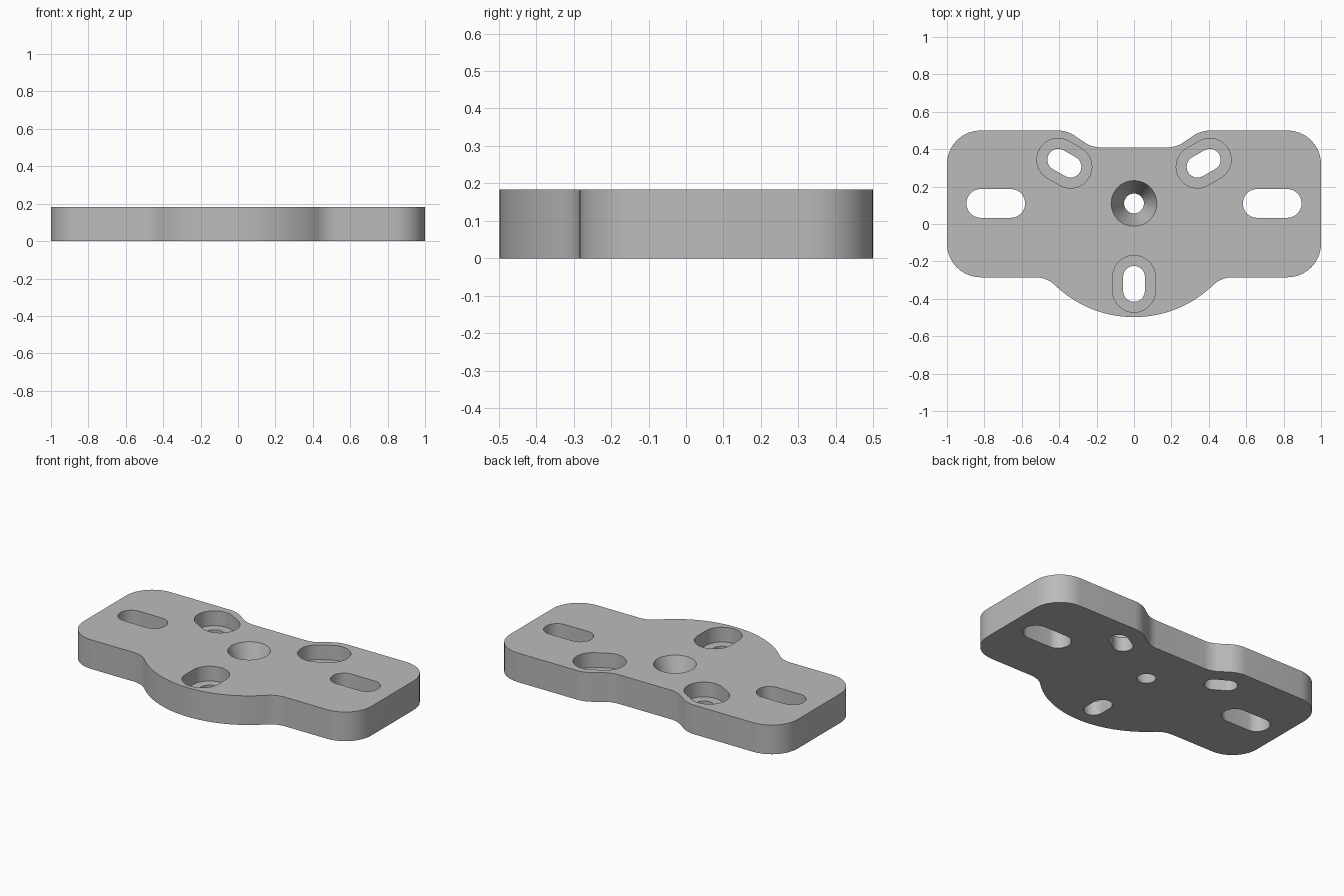
import bpy, bmesh
from math import sin, cos, radians, pi, atan2, degrees, sqrt

cube = bpy.data.objects.get("Cube")
if cube:
    bpy.data.objects.remove(cube, do_unlink=True)

H = 0.183          # plate thickness
FLOOR = 0.09       # height of the recess floors
HUB_Y = 0.11       # centre of the hole pattern

grey = bpy.data.materials.new("plain_grey")
grey.use_nodes = True
grey.diffuse_color = (0.5, 0.5, 0.5, 1)
grey.node_tree.nodes["Principled BSDF"].inputs["Base Color"].default_value = (0.5, 0.5, 0.5, 1)


def arc(cx, cy, r, a0, a1, n=10):
    return [(cx + r * cos(radians(a0 + (a1 - a0) * i / n)),
             cy + r * sin(radians(a0 + (a1 - a0) * i / n))) for i in range(n + 1)]


def loft(name, rings):
    """Solid from stacked outlines; each ring is (points, z), bottom first."""
    bm = bmesh.new()
    loops = [[bm.verts.new((x, y, z)) for x, y in pts] for pts, z in rings]
    for low, high in zip(loops, loops[1:]):
        for i in range(len(low)):
            j = (i + 1) % len(low)
            bm.faces.new((low[i], low[j], high[j], high[i]))
    bm.faces.new(loops[0][::-1])
    bm.faces.new(loops[-1])
    bmesh.ops.recalc_face_normals(bm, faces=bm.faces)
    mesh = bpy.data.meshes.new(name)
    bm.to_mesh(mesh)
    bm.free()
    mesh.materials.append(grey)
    obj = bpy.data.objects.new(name, mesh)
    bpy.context.collection.objects.link(obj)
    return obj


def slot(cx, cy, half, r, angle):
    """Rounded slot outline, counter-clockwise."""
    dx, dy = half * cos(radians(angle)), half * sin(radians(angle))
    return (arc(cx + dx, cy + dy, r, angle - 90, angle + 90, 20)
            + arc(cx - dx, cy - dy, r, angle + 90, angle + 270, 20))


# Plate outline: right half from front to back, then mirrored
BELLY, FILLET, EDGE = 0.608, 0.15, -0.285
fy = EDGE - FILLET
fx = sqrt((BELLY + FILLET) ** 2 - (HUB_Y - fy) ** 2)
lean = degrees(atan2(HUB_Y - fy, fx))
half = (arc(0, HUB_Y, BELLY, -90, -lean, 16)
        + arc(fx, fy, FILLET, 180 - lean, 90)[1:]
        + arc(0.82, EDGE + 0.18, 0.18, -90, 0)
        + arc(0.82, 0.32, 0.18, 0, 90)
        + arc(0.41, 0.33, 0.17, 90, 121)
        + arc(0.18, 0.56, 0.15, -59, -90))
outline = half + [(-x, y) for x, y in reversed(half[1:])]
plate = loft("mounting_plate", [(outline, 0), (outline, H)])

# Cutters: side slots, three recessed slots and the tapered centre hole
LOW, HIGH = -0.05, H + 0.05
cutters = []
for side in (-1, 1):
    pts = slot(side * 0.739, HUB_Y, 0.08, 0.077, 0)
    cutters.append(loft("side_slot_cutter", [(pts, LOW), (pts, HIGH)]))
for angle in (30, 150, 270):
    x, y = 0.43 * cos(radians(angle)), HUB_Y + 0.43 * sin(radians(angle))
    inner = slot(x, y, 0.038, 0.058, angle)
    outer = slot(x, y, 0.038, 0.114, angle)
    cutters.append(loft("recessed_slot_cutter",
                        [(inner, LOW), (inner, FLOOR), (outer, FLOOR), (outer, HIGH)]))
rim, bore = 0.122, 0.053
flare = rim + (rim - bore) * 0.05 / H
circle = [arc(0, HUB_Y, r, 0, 360, 48)[:-1] for r in (bore, flare)]
cutters.append(loft("centre_hole_cutter",
                    [(circle[0], LOW), (circle[0], 0), (circle[1], HIGH)]))

for cutter in cutters:
    cutter.hide_render = True
    mod = plate.modifiers.new("cut", "BOOLEAN")
    mod.operation = "DIFFERENCE"
    mod.solver = "EXACT"
    mod.object = cutter

# Bake the cuts into the plate and discard the cutters
graph = bpy.context.evaluated_depsgraph_get()
baked = bpy.data.meshes.new_from_object(plate.evaluated_get(graph))
plate.modifiers.clear()
plate.data = baked
for cutter in cutters:
    bpy.data.objects.remove(cutter, do_unlink=True)

bpy.ops.object.select_all(action="DESELECT")
plate.select_set(True)
bpy.context.view_layer.objects.active = plate
bpy.ops.object.shade_smooth_by_angle(angle=radians(30))
